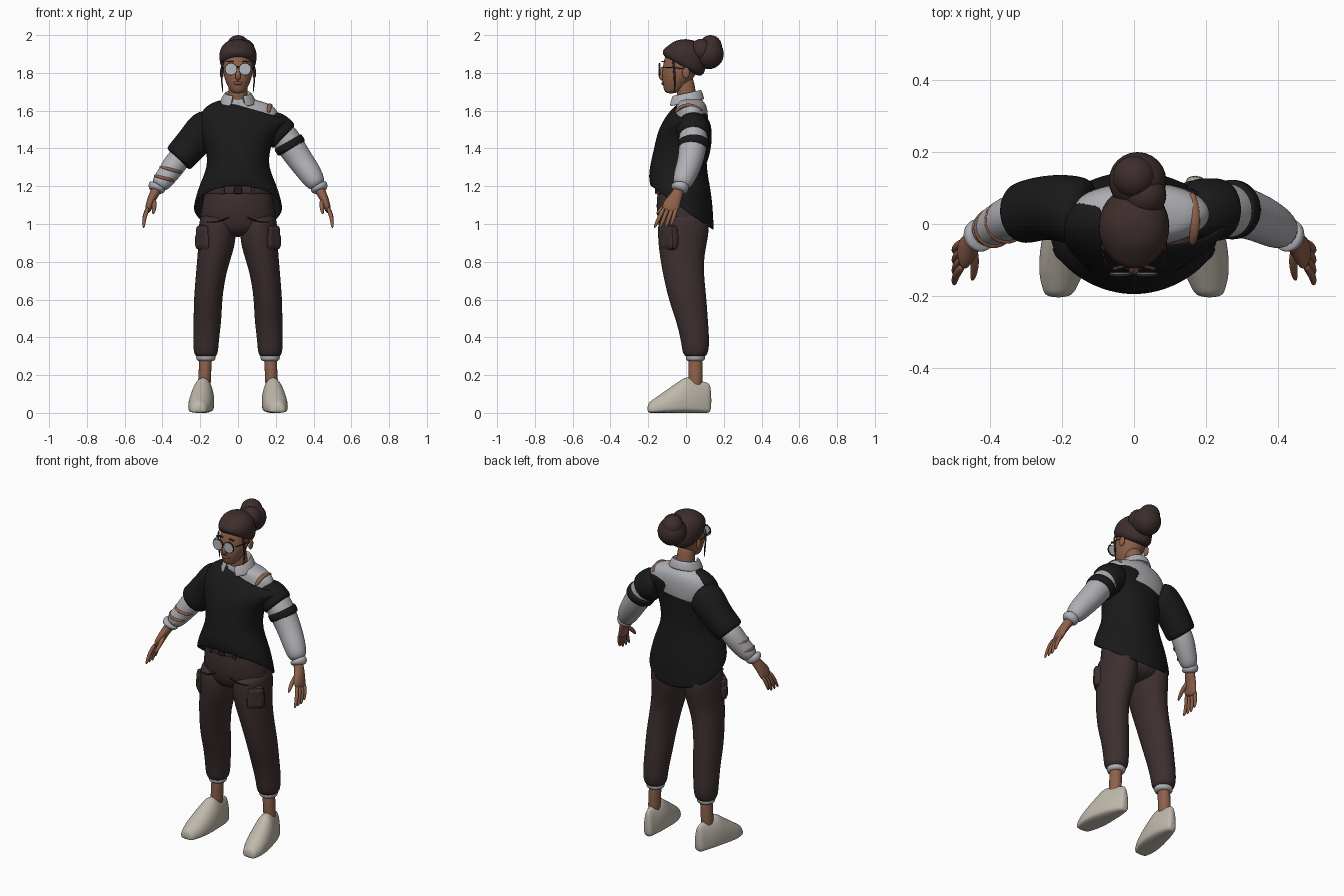
import bpy, bmesh, math
from mathutils import Vector, Matrix

if "Cube" in bpy.data.objects:
    bpy.data.objects.remove(bpy.data.objects["Cube"], do_unlink=True)


def material(name, red, green, blue):
    mat = bpy.data.materials.new(name)
    mat.use_nodes = True
    mat.diffuse_color = (red, green, blue, 1)
    shader = mat.node_tree.nodes["Principled BSDF"]
    shader.inputs["Base Color"].default_value = (red, green, blue, 1)
    shader.inputs["Roughness"].default_value = 0.8
    return mat


black_knit = material("black_knit", .01, .01, .01)
white_cotton = material("white_cotton", .43, .43, .46)
brown_twill = material("brown_twill", .046, .028, .028)
brown_hair = material("dark_brown_hair", .047, .027, .026)
skin_tone = material("skin", .27, .12, .07)
lip_tone = material("lips", .2, .07, .05)
cream_leather = material("cream_leather", .52, .48, .41)
grey_lens = material("grey_lens", .45, .48, .52)
dark_trim = material("dark_trim", .02, .01, .01)


def finish(name, bm, mat, smooth=True):
    """Turn a bmesh into a named, coloured object."""
    bmesh.ops.recalc_face_normals(bm, faces=bm.faces)
    mesh = bpy.data.meshes.new(name)
    bm.to_mesh(mesh)
    bm.free()
    for face in mesh.polygons:
        face.use_smooth = smooth
    mesh.materials.append(mat)
    part = bpy.data.objects.new(name, mesh)
    bpy.context.collection.objects.link(part)
    return part


def loft(name, mat, rings, shell=False, closed=True):
    """Bridge rings into a smooth solid, or into an open cloth shell."""
    bm = bmesh.new()
    rows = [[bm.verts.new(point) for point in ring] for ring in rings]
    count = len(rows[0])
    for lower, upper in zip(rows, rows[1:]):
        for i in range(count if closed else count - 1):
            j = (i + 1) % count
            bm.faces.new((lower[i], lower[j], upper[j], upper[i]))
    if not shell:
        bm.faces.new(rows[0])
        bm.faces.new(rows[-1])
    part = finish(name, bm, mat)
    if shell:
        part.modifiers.new("Thickness", "SOLIDIFY").thickness = .008
    subdivision = part.modifiers.new("Subdivision", "SUBSURF")
    subdivision.levels = subdivision.render_levels = 2
    return part


def oval(x, y, z, wide, deep, front=0, left=0, gap=0, count=24):
    """Level ring; front and left lift those sides, gap opens the front."""
    ring = []
    for i in range(count):
        share = i / (count - 1 if gap else count)
        angle = gap - math.pi / 2 + (math.tau - 2 * gap) * share
        c, s = math.cos(angle), math.sin(angle)
        ring.append(Vector((x + wide * c, y + deep * s, z + left * c - front * s)))
    return ring


def tube(name, mat, *points, side=1, ref="Y", count=16):
    """Tube through (x, y, z, radius along ref, optional other radius)."""
    centres = [Vector((side * p[0], p[1], p[2])) for p in points]
    axis = Vector((ref == "X", ref == "Y", 0))
    rings = []
    for i, point in enumerate(points):
        along = (centres[min(i + 1, len(points) - 1)] - centres[max(i - 1, 0)]).normalized()
        u = (axis - along * along.dot(axis)).normalized()
        v = along.cross(u)
        angles = [k * math.tau / count for k in range(count)]
        rings.append([centres[i] + u * point[3] * math.cos(a) + v * point[-1] * math.sin(a)
                      for a in angles])
    return loft(name, mat, rings)


def ball(name, mat, location, size):
    bm = bmesh.new()
    placing = Matrix.Translation(location) @ Matrix.Diagonal((*size, 1))
    bmesh.ops.create_uvsphere(bm, u_segments=24, v_segments=16, radius=1, matrix=placing)
    return finish(name, bm, mat)


def box(name, mat, location, size, turn=0):
    bm = bmesh.new()
    placing = Matrix.Translation(location) @ Matrix.Rotation(turn, 4, "Z")
    bmesh.ops.create_cube(bm, size=1, matrix=placing @ Matrix.Diagonal((*size, 1)))
    part = finish(name, bm, mat, smooth=False)
    bevel = part.modifiers.new("Bevel", "BEVEL")
    bevel.width, bevel.segments = min(size) / 3, 2
    return part


def lens(name, mat, location, radius, depth):
    bm = bmesh.new()
    placing = Matrix.Translation(location) @ Matrix.Rotation(math.pi / 2, 4, "X")
    bmesh.ops.create_cone(bm, cap_ends=True, segments=28, radius1=radius, radius2=radius,
                          depth=depth, matrix=placing)
    return finish(name, bm, mat, smooth=False)


# Head, neck and face
loft("head", skin_tone, [oval(0, *ring) for ring in (
    (-.08, 1.69, .03, .03), (-.06, 1.72, .05, .06), (-.04, 1.78, .08, .09),
    (-.02, 1.87, .08, .1), (-.01, 1.94, .07, .08))])
tube("neck", skin_tone, (0, -.01, 1.79, .05), (0, 0, 1.7, .05), (0, .02, 1.57, .06))
tube("nose", skin_tone, (0, -.11, 1.84, .01), (0, -.14, 1.79, .015), (0, -.12, 1.76, .015), ref="X")
ball("lips", lip_tone, (0, -.12, 1.745), (.025, .01, .01))

# Hair cap and bun
loft("hair_cap", brown_hair, [oval(0, *ring) for ring in (
    (-.02, 1.82, .09, .1, .06), (-.01, 1.87, .1, .12, .05),
    (0, 1.93, .1, .1, .01), (0, 1.98, .05, .05))])
ball("hair_bun", brown_hair, (.01, .12, 1.9), (.08, .08, .08))
ball("bun_knot", brown_hair, (0, .13, 1.94), (.06, .06, .06))
ball("bun_coil", brown_hair, (.03, .08, 1.92), (.06, .06, .06))

# Shirt yoke and folded collar, open at the throat
loft("shirt_yoke", white_cotton, [oval(*ring) for ring in (
    (0, .02, 1.67, .06, .06), (.01, .02, 1.65, .11, .07), (.02, .03, 1.63, .17, .08),
    (.02, .03, 1.57, .21, .09), (0, .02, 1.48, .18, .09))], shell=True)
loft("shirt_collar", white_cotton, [oval(0, 0, *ring, gap=.4) for ring in (
    (1.64, .06, .06), (1.69, .065, .07, -.01), (1.7, .07, .08, -.02),
    (1.64, .1, .1, -.02))], shell=True, closed=False)

# Off-shoulder sweater with a long back hem
loft("sweater_body", black_knit, [oval(*ring) for ring in (
    (.08, .02, 1.61, .17, .08, 0, -.05), (.04, .01, 1.58, .24, .11, 0, -.04),
    (0, -.02, 1.5, .21, .13), (0, -.03, 1.4, .17, .14), (0, -.04, 1.3, .16, .15, .02),
    (0, -.03, 1.2, .21, .17, .05), (0, -.02, 1.08, .24, .17, .12))], shell=True)
tube("right_sweater_sleeve", black_knit, (.12, .03, 1.52, .09), (.17, .04, 1.51, .1, .11),
     (.24, .05, 1.43, .09), (.31, .03, 1.35, .09), (.32, .03, 1.34, .08), side=-1)
tube("left_sweater_sleeve", black_knit, (.15, .03, 1.5, .09), (.19, .04, 1.51, .09, .1),
     (.24, .04, 1.47, .09), (.25, .04, 1.46, .08))
tube("left_sleeve_stripe", black_knit, (.26, .04, 1.44, .08), (.265, .04, 1.43, .085),
     (.28, .04, 1.41, .085), (.29, .04, 1.39, .08))

# Shirt sleeves, the right one pushed up and torn
tube("left_shirt_sleeve", white_cotton, (.18, .04, 1.53, .07), (.25, .04, 1.46, .08),
     (.32, .03, 1.35, .07), (.38, 0, 1.27, .065), (.43, -.03, 1.19, .05))
tube("right_shirt_sleeve", white_cotton, (.28, .04, 1.39, .06), (.34, .02, 1.31, .065),
     (.38, 0, 1.25, .055), (.43, -.03, 1.19, .05), side=-1)
elbow, wrist = Vector((.33, .02, 1.32)), Vector((.43, -.03, 1.19))
for label, share in (("upper", .25), ("lower", .6)):
    middle = elbow.lerp(wrist, share)
    radius = .068 - .016 * share
    slant = Vector((.003, 0, -.012))
    tube(label + "_sleeve_tear", skin_tone, (*(middle - slant), radius), (*middle, radius),
         (*(middle + slant), radius), side=-1)
tube("shoulder_tear", skin_tone, (.16, -.06, 1.59, .01), (.17, -.02, 1.63, .014, .01),
     (.17, .04, 1.63, .014, .01), (.16, .09, 1.6, .01), ref="X")

for side, label in ((1, "left"), (-1, "right")):
    # Glasses, ear and loose strand
    lens(label + "_lens_rim", dark_trim, (side * .037, -.14, 1.82), .033, .006)
    lens(label + "_lens", grey_lens, (side * .037, -.14, 1.82), .03, .009)
    tube(label + "_temple", dark_trim, (.07, -.14, 1.83, .003), (.09, -.08, 1.83, .003),
         (.09, 0, 1.82, .003), side=side, ref="X", count=8)
    box(label + "_eyebrow", brown_hair, (side * .04, -.12, 1.86), (.04, .01, .007), -side / 4)
    ball(label + "_ear", skin_tone, (side * .086, 0, 1.8), (.01, .02, .03))
    tube(label + "_hair_strand", brown_hair, (.08, -.07, 1.87, .008), (.09, -.06, 1.8, .006),
         (.08, -.06, 1.69, .003), side=side, count=8)

    # Cuff and hand
    tube(label + "_shirt_cuff", white_cotton, (.42, -.03, 1.21, .045), (.43, -.03, 1.195, .05),
         (.44, -.04, 1.17, .04), side=side)
    tube(label + "_palm", skin_tone, (.42, -.03, 1.2, .03), (.45, -.05, 1.15, .03, .025),
         (.47, -.08, 1.1, .05, .02), (.48, -.09, 1.06, .04, .015), side=side)
    for i, finger in enumerate(("index", "middle", "ring", "little")):
        root = Vector((.475, .022 * i - .115, 1.09))
        tip = Vector((.5, .03 * i - .17, .99 if i == 3 else .975))
        knuckle = root.lerp(tip, .5) + Vector((.01, 0, 0))
        tube(f"{label}_{finger}_finger", skin_tone, (*root, .013), (*knuckle, .012),
             (*tip, .008), side=side, count=8)
    tube(label + "_thumb", skin_tone, (.45, -.06, 1.14, .015), (.44, -.11, 1.1, .014),
         (.45, -.16, 1.05, .008), side=side, ref="X", count=8)

    # Trouser leg, cargo pocket and ankle
    tube(label + "_trouser_leg", brown_twill, (.1, -.02, 1.06, .12, .09), (.11, -.01, 1, .14, .1),
         (.11, -.02, .9, .13, .1), (.14, -.02, .77, .11, .08), (.16, .01, .6, .1, .075),
         (.16, .03, .51, .085, .075), (.17, .05, .38, .075, .068), (.17, .05, .32, .07, .066),
         (.17, .05, .29, .05), side=side, count=24)
    for part, height, size in (("pocket", .95, .1), ("pocket_flap", .91, .11)):
        box(f"{label}_cargo_{part}", brown_twill, (side * .17, -.08, height),
            (size, .08, .2 - height / 9), side * .75)
    tube(label + "_pocket_seam", dark_trim, (.17, -.13, 1.01, .004), (.1, -.15, 1.01, .004),
         (.04, -.15, 1.04, .004), side=side, count=8)
    tube(label + "_trouser_cuff", white_cotton, (.17, .05, .32, .05), (.17, .05, .29, .055),
         (.17, .05, .27, .045), side=side)
    tube(label + "_ankle", skin_tone, (.17, .05, .32, .04), (.175, .05, .22, .037, .031),
         (.18, .05, .11, .04), side=side)

    # Flat-soled shoe, swept from toe to heel
    sections = []
    for i in range(13):
        t = i / 12
        y = .34 * t - .205
        width = (.08 - .03 * t) * max(math.sin(math.pi * t), .1) ** .35
        height = .05 + .24 * min(t, .6) - .1 * max(t - .6, 0)
        section = []
        for x, up, _ in oval(0, 0, 0, 1, 1):
            lift = .7 * up if up > 0 else -.3 * abs(up) ** .4
            section.append((side * (.186 - .12 * y) + width * x, y, height * (.3 + lift)))
        sections.append(section)
    loft(label + "_shoe", cream_leather, sections)

# Glasses bridge, trouser hips, belt and buckle
box("glasses_bridge", dark_trim, (0, -.14, 1.83), (.02, .006, .006))
loft("trouser_hips", brown_twill, [oval(0, *ring) for ring in (
    (-.03, 1.24, .16, .11), (-.03, 1.17, .18, .12), (-.02, 1.1, .19, .14),
    (-.01, 1, .21, .14), (-.01, .93, .13, .1))])
loft("belt", brown_hair, [oval(0, -.03, z, .185, .128) for z in (1.2, 1.18, 1.16)], shell=True)
box("belt_buckle", dark_trim, (0, -.16, 1.18), (.04, .01, .04))
for x in (-.08, .08):
    box("belt_loop", brown_twill, (x, -.145, 1.18), (.015, .02, .05))
